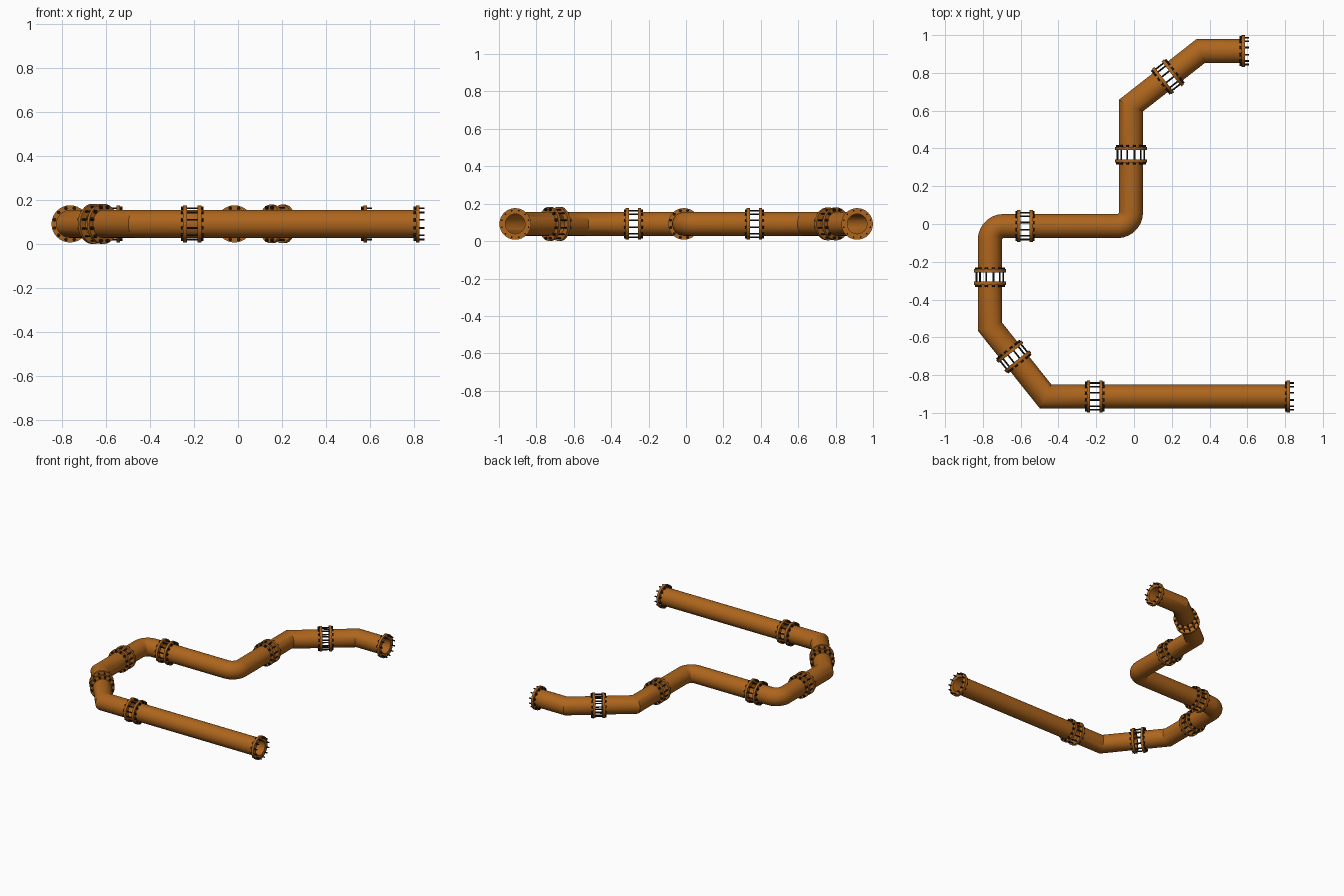
import bpy, bmesh, math
from mathutils import Vector, Matrix

if "Cube" in bpy.data.objects:
    bpy.data.objects.remove(bpy.data.objects["Cube"])

Z = 0.092            # pipe axis height
R_OUT, R_IN = 0.0635, 0.053
R_FL, T_FL = 0.0845, 0.017
HALF = 0.033         # half distance between paired flanges
SEG, BOLTS = 32, 12


def material(name, col):
    m = bpy.data.materials.new(name)
    m.diffuse_color = col
    m.use_nodes = True
    m.node_tree.nodes["Principled BSDF"].inputs["Base Color"].default_value = m.diffuse_color
    return m


RUST = material("rust_paint", (0.42, 0.13, 0.012, 1))
DARK = material("dark_steel", (0.012, 0.012, 0.012, 1))


def finish(bm, name, mat):
    bmesh.ops.recalc_face_normals(bm, faces=bm.faces)
    me = bpy.data.meshes.new(name)
    bm.to_mesh(me)
    bm.free()
    me.materials.append(mat)
    ob = bpy.data.objects.new(name, me)
    bpy.context.collection.objects.link(ob)
    bpy.context.view_layer.objects.active = ob
    ob.select_set(True)
    bpy.ops.object.shade_smooth_by_angle(angle=math.radians(32))
    ob.select_set(False)
    return ob


def bridge(bm, a, b):
    n = len(a)
    for i in range(n):
        bm.faces.new((a[i], a[(i + 1) % n], b[(i + 1) % n], b[i]))


def pipe(name, pts):
    """Hollow pipe swept along a flat path with mitred bends."""
    bm = bmesh.new()
    pts = [Vector(p) for p in pts]
    shells = []
    for r in (R_OUT, R_IN):
        rings = []
        for i, p in enumerate(pts):
            d0 = (p - pts[i - 1]).normalized() if i else (pts[1] - p).normalized()
            d1 = (pts[i + 1] - p).normalized() if i < len(pts) - 1 else d0
            t = (d0 + d1).normalized()
            side = Vector((-t.y, t.x)) / t.dot(d0)
            ring = []
            for k in range(SEG):
                a = 2 * math.pi * k / SEG
                q = p + side * r * math.cos(a)
                ring.append(bm.verts.new((q.x, q.y, Z + r * math.sin(a))))
            rings.append(ring)
        for a, b in zip(rings, rings[1:]):
            bridge(bm, a, b)
        shells.append(rings)
    for e in (0, -1):
        bridge(bm, shells[0][e], shells[1][e])
    return finish(bm, name, RUST)


def frame(p, d, zs=1.0):
    """Matrix whose local z runs along the flat direction d."""
    d = Vector((d[0], d[1], 0)).normalized()
    up = Vector((0, 0, 1))
    s = up.cross(d)
    m = Matrix((up * zs, d.cross(up), d)).transposed().to_4x4()
    m.translation = (p[0], p[1], Z)
    return m


def flange(name, p, d, zs=1.0):
    bm = bmesh.new()
    rings = []
    for r, h in ((R_FL, -T_FL / 2), (R_FL, T_FL / 2), (R_IN, T_FL / 2), (R_IN, -T_FL / 2)):
        rings.append([bm.verts.new((r * math.cos(2 * math.pi * k / SEG),
                                    r * math.sin(2 * math.pi * k / SEG), h)) for k in range(SEG)])
    for i in range(4):
        bridge(bm, rings[i], rings[(i + 1) % 4])
    bm.transform(frame(p, d, zs))
    finish(bm, name, RUST)


def bolts(name, p, d, lo, hi, heads, zs=1.0):
    """Ring of bolts from lo to hi along d, hex heads centred at each offset in heads."""
    bm = bmesh.new()
    for k in range(BOLTS):
        a = 2 * math.pi * (k + 0.5) / BOLTS
        x, y = 0.0735 * math.cos(a), 0.0735 * math.sin(a)
        parts = [(0.0045, hi - lo, (lo + hi) / 2)] + [(0.0085, 0.01, h) for h in heads]
        for r, depth, h in parts:
            bmesh.ops.create_cone(bm, cap_ends=True, segments=6, radius1=r, radius2=r,
                                  depth=depth, matrix=Matrix.Translation((x, y, h)))
    bm.transform(frame(p, d, zs))
    finish(bm, name, DARK)


def arc(c, r, a0, a1, n=7):
    return [(c[0] + r * math.cos(math.radians(a0 + (a1 - a0) * i / n)),
             c[1] + r * math.sin(math.radians(a0 + (a1 - a0) * i / n))) for i in range(n + 1)]


# Key points of the route
END_A, B1, B2 = (0.578, 0.915), (0.352, 0.915), (-0.016, 0.627)
XR, YM, XL, RB = -0.016, -0.011, -0.763, 0.072
B3, B4, END_B = (XL, -0.543), (-0.468, -0.913), (0.817, -0.913)
elbow_right = arc((XR - RB, YM + RB), RB, 0, -90)
elbow_left = arc((XL + RB, YM - RB), RB, 90, 180)


def along(a, b, t):
    return tuple(Vector(a).lerp(Vector(b), t))


# Joints: centre, direction of travel, vertical stretch
joints = [
    (along(B1, B2, 0.47), Vector(B2) - Vector(B1), 1.04),
    ((XR, 0.366), Vector((0, -1)), 1.0),
    ((-0.577, YM), Vector((-1, 0)), 1.0),
    ((XL, -0.281), Vector((0, -1)), 1.0),
    (along(B3, B4, 0.43), Vector(B4) - Vector(B3), 1.08),
    ((-0.208, -0.913), Vector((1, 0)), 1.0),
]
corners = [[B1], [B2], elbow_right, elbow_left, [B3], [B4], []]

# Pipe runs between joints
start = END_A
for i, mids in enumerate(corners):
    if i < len(joints):
        c, d, _ = joints[i]
        d = d.normalized()
        stop, nxt = tuple(Vector(c) - d * HALF), tuple(Vector(c) + d * HALF)
    else:
        stop, nxt = END_B, None
    pipe(f"pipe_run_{i + 1}", [start] + mids + [stop])
    start = nxt

# Paired flanges with bolts across each gap
OFF = T_FL / 2 + 0.005
for i, (c, d, zs) in enumerate(joints):
    d = d.normalized()
    for s, tag in ((-1, "in"), (1, "out")):
        flange(f"joint_{i + 1}_flange_{tag}", Vector(c) + d * HALF * s, d, zs)
    bolts(f"joint_{i + 1}_bolts", c, d, -HALF - OFF, HALF + OFF,
          (-HALF - OFF, HALF + OFF), zs)

# Open end flanges with protruding bolts
for name, p in (("upper_end", END_A), ("lower_end", END_B)):
    flange(name + "_flange", p, (1, 0))
    bolts(name + "_bolts", p, (1, 0), -OFF, 0.03, (-OFF,))
